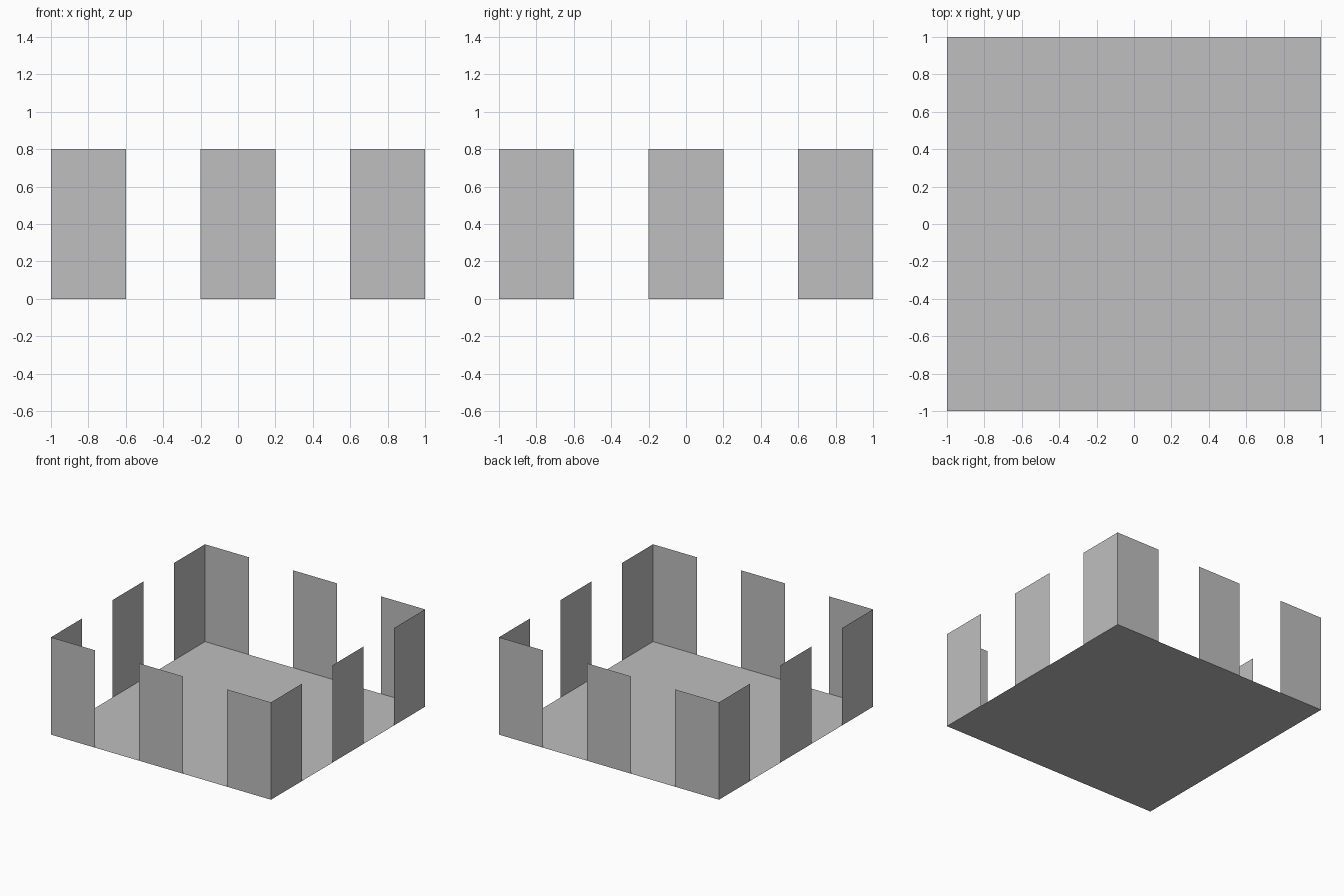
import bpy
import bmesh
from math import pi
from mathutils import Matrix

if "Cube" in bpy.data.objects:
    bpy.data.objects.remove(bpy.data.objects["Cube"])

HALF = 1.0      # half the side of the square floor
HEIGHT = 0.8    # panel height
WIDTH = 0.4     # panel width

grey = bpy.data.materials.new("plain grey")
grey.diffuse_color = (0.52, 0.52, 0.52, 1)
grey.use_nodes = True
grey.node_tree.nodes["Principled BSDF"].inputs["Base Color"].default_value = grey.diffuse_color


def sheet(bm, corners):
    bm.faces.new([bm.verts.new(c) for c in corners])


def finish(name, bm):
    bmesh.ops.remove_doubles(bm, verts=bm.verts, dist=1e-4)
    mesh = bpy.data.meshes.new(name)
    bm.to_mesh(mesh)
    bm.free()
    mesh.materials.append(grey)
    obj = bpy.data.objects.new(name, mesh)
    bpy.context.collection.objects.link(obj)
    return obj


# Floor: a single thin square sheet
bm = bmesh.new()
sheet(bm, [(-HALF, -HALF, 0), (HALF, -HALF, 0), (HALF, HALF, 0), (-HALF, HALF, 0)])
finish("floor", bm)

# Walls: three upright panels on each side, facing outward
for i, side in enumerate(("front", "right", "back", "left")):
    bm = bmesh.new()
    for x in (-HALF, -WIDTH / 2, HALF - WIDTH):
        sheet(bm, [(x, -HALF, 0), (x + WIDTH, -HALF, 0),
                   (x + WIDTH, -HALF, HEIGHT), (x, -HALF, HEIGHT)])
    bmesh.ops.transform(bm, matrix=Matrix.Rotation(i * pi / 2, 4, 'Z'), verts=bm.verts)
    finish(side + "_wall_panels", bm)
